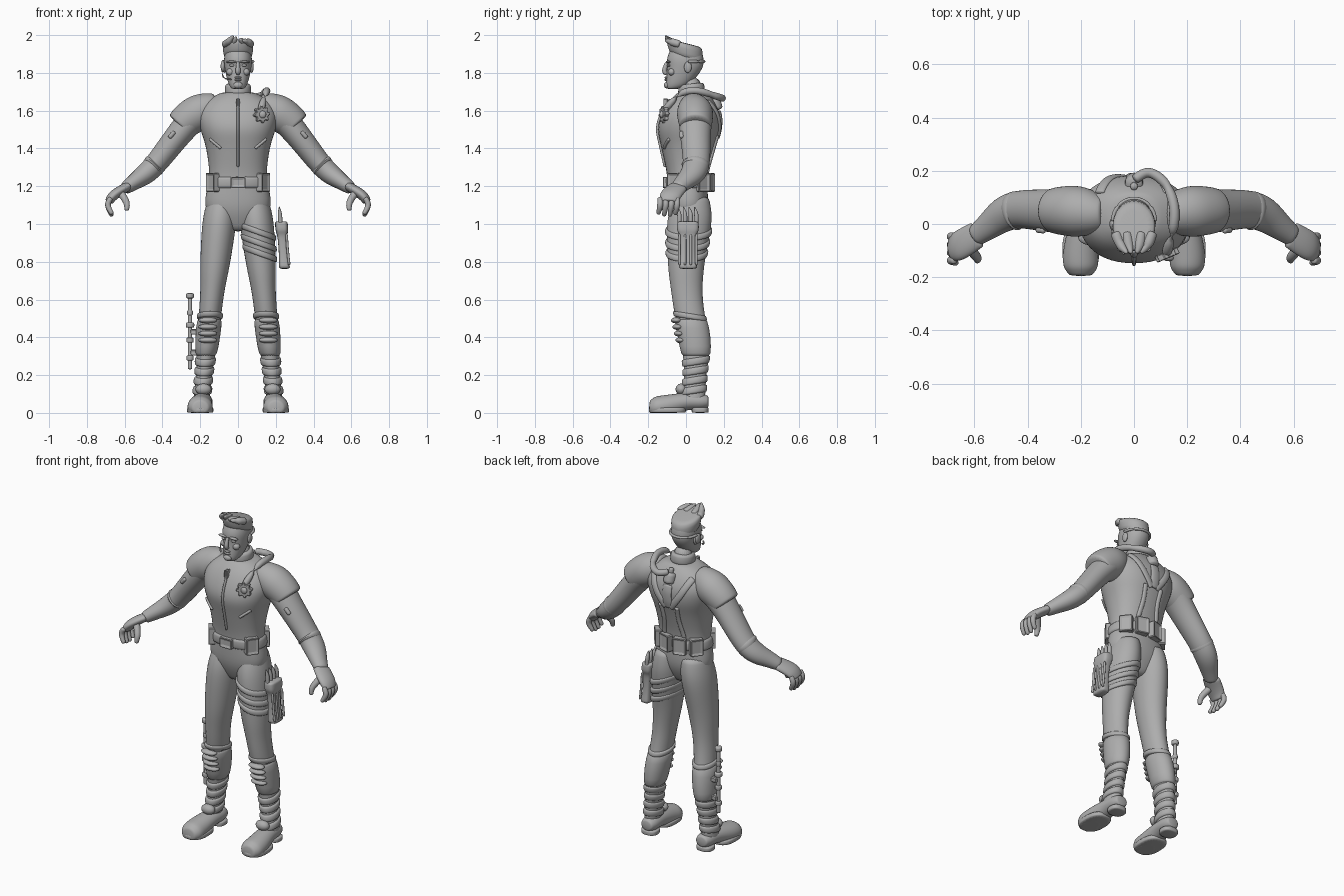
import bpy, bmesh, math
from mathutils import Vector, Matrix

if "Cube" in bpy.data.objects:
    bpy.data.objects.remove(bpy.data.objects["Cube"])

shade = (0.42, 0.42, 0.42, 1)
grey = bpy.data.materials.new("plain_grey")
grey.use_nodes = True
grey.diffuse_color = shade
grey.node_tree.nodes["Principled BSDF"].inputs["Base Color"].default_value = shade


def finish(name, bm, smooth=True, rounded=False, bevel=0):
    bmesh.ops.recalc_face_normals(bm, faces=bm.faces)
    mesh = bpy.data.meshes.new(name)
    bm.to_mesh(mesh)
    bm.free()
    mesh.materials.append(grey)
    for polygon in mesh.polygons:
        polygon.use_smooth = smooth
    part = bpy.data.objects.new(name, mesh)
    bpy.context.collection.objects.link(part)
    if bevel:
        part.modifiers.new("bevel", "BEVEL").width = bevel
    if rounded:
        part.modifiers.new("subdivide", "SUBSURF").levels = 1


def refine(rows, steps=3):
    """Smooth curve through the rows, column by column."""
    result = []
    last = len(rows) - 1
    for i in range(last):
        before, start, end, after = [rows[min(max(i + k, 0), last)] for k in (-1, 0, 1, 2)]
        for step in range(steps):
            t = step / steps
            result.append([q + t / 2 * (r - p + t * (2 * p - 5 * q + 4 * r - s + t * (3 * (q - r) + s - p)))
                           for p, q, r, s in zip(before, start, end, after)])
    return result + [list(rows[-1])]


def skin(name, rings):
    bm = bmesh.new()
    loops = [[bm.verts.new(point) for point in ring] for ring in rings]
    for lower, upper in zip(loops, loops[1:]):
        for i in range(len(lower)):
            bm.faces.new((lower[i - 1], lower[i], upper[i], upper[i - 1]))
    bm.faces.new(loops[0])
    bm.faces.new(loops[-1])
    finish(name, bm, rounded=True)


def unit_ring(count, power=2):
    for i in range(count):
        angle = math.tau * i / count
        c, s = math.cos(angle), math.sin(angle)
        yield math.copysign(abs(c) ** (2 / power), c), math.copysign(abs(s) ** (2 / power), s)


def stack(name, rows, side=1, power=2, tilt_x=0, tilt_y=0):
    """Level rings; a row is height, centre x, half width, front y, back y."""
    rings = []
    for z, centre, half, front, back in rows:
        ring = []
        for u, v in unit_ring(24, power):
            y = (front + back + v * (back - front)) / 2
            ring.append((side * (centre + u * half), y, z + tilt_x * u * half + tilt_y * y))
        rings.append(ring)
    skin(name, rings)


def tube(name, rows, side=1, flat=1, count=14):
    """Rings across a path; a row is x, y, z, radius. Flat scales the other radius."""
    rows = refine(rows)
    points = [Vector(row[:3]) for row in rows]
    rings = []
    for i, point in enumerate(points):
        along = (points[min(i + 1, len(points) - 1)] - points[max(i - 1, 0)]).normalized()
        reference = Vector((0, 0, 1)) if abs(along.y) > 0.8 else Vector((0, 1, 0))
        across = along.cross(reference).normalized()
        other = across.cross(along) * flat
        ring = [point + (across * u + other * v) * rows[i][3] for u, v in unit_ring(count)]
        rings.append([(side * p.x, p.y, max(p.z, 0)) for p in ring])
    skin(name, rings)


def row_at(rows, z):
    for low, high in zip(rows, rows[1:]):
        if low[0] <= z <= high[0]:
            f = (z - low[0]) / (high[0] - low[0])
            return [a + (b - a) * f for a, b in zip(low, high)]


def band(name, rows, middle, height, grow=0.01, **options):
    """Raised strap that follows the body under it."""
    outer = []
    for place, lift in ((-1, -grow), (-1, grow), (0, grow), (1, grow), (1, -grow)):
        z, centre, half, front, back = row_at(rows, middle + place * height / 2)
        outer.append((z, centre, half + lift, front - lift, back + lift))
    stack(name, outer, **options)


def ball(name, centre, size):
    bm = bmesh.new()
    bmesh.ops.create_uvsphere(bm, u_segments=20, v_segments=12, radius=1)
    bm.transform(Matrix.Translation(centre) @ Matrix.Diagonal((*size, 1)))
    finish(name, bm)


def pouch(name, centre, size, turn=0):
    """Box whose outer face is framed by an inset."""
    bm = bmesh.new()
    bmesh.ops.create_cube(bm, size=1)
    bm.transform(Matrix.Diagonal((*size, 1)))
    bm.normal_update()
    outer = min(bm.faces, key=lambda face: face.calc_center_median().y)
    bmesh.ops.inset_individual(bm, faces=[outer], thickness=size[0] / 5, depth=-0.01)
    bm.transform(Matrix.Translation(centre) @ Matrix.Rotation(turn, 4, "Z"))
    finish(name, bm, smooth=False, bevel=0.005)


def cord(name, points, radius):
    tube(name, [(*point, radius) for point in points], count=10)


# Torso, neck and collar
torso = refine([(z, 0, half, front, back) for z, half, front, back in (
    (.96, .05, -.04, .06), (1.08, .175, -.09, .115), (1.25, .153, -.1, .115), (1.4, .17, -.13, .15),
    (1.5, .2, -.15, .18), (1.58, .21, -.13, .18), (1.65, .17, -.09, .15), (1.7, .08, -.04, .11))])
stack("torso", torso, power=2.3)
neck = [(1.6, 0, .065, -.04, .1), (1.8, 0, .055, -.025, .08)]
stack("neck", neck)
band("collar", neck, 1.71, .06, tilt_y=.1)


def strip(name, points, facing, width, side=1):
    """Raised strip laid on the front or back of the torso."""
    rows = []
    for x, z in refine(points):
        _, _, half, front, back = row_at(torso, z)
        bulge = (1 - (abs(x) / half) ** 2.3) ** (1 / 2.3)
        rows.append((x, (front + back + facing * bulge * (back - front)) / 2, z, width))
    tube(name, rows, side=side, flat=.01 / width)


front, back = -1, 1
strip("zip", [(0, 1.66), (0, 1.5), (0, 1.3)], front, .007)
pouch("zip_pull", (0, -.11, 1.64), (.02, .03, .05))
strip("spine_yoke", [(0, 1.6), (0, 1.46)], back, .03)

# Belt with buckle and pouches
band("belt", torso, 1.22, .065, power=2.3)
pouch("buckle", (0, -.11, 1.22), (.08, .03, .06))
for side in (1, -1):
    for turn in (.95, 2.25, 2.85):
        place = (side * .165 * math.sin(turn), .01 - .12 * math.cos(turn), 1.22)
        pouch("belt_pouch", place, (.075, .045, .1), side * turn)

# Head and hair
head = refine([(1.715, 0, .03, -.1, -.04), (1.74, 0, .05, -.107, .02), (1.82, 0, .07, -.1, .085),
               (1.88, 0, .074, -.1, .093), (1.94, 0, .06, -.075, .075)])
stack("head", head, power=2.2)
hair = [(1.865 + .09 * t, 0, .072 + .014 * t, -.08 - .03 * t, .09) for t in (0, .4, 1)]
stack("hair", hair + [(1.957, 0, .06, -.08, .06)], tilt_y=-.25)
for x in (-.05, -.02, .02, .05):
    tube("hair_tuft", [(x * 1.4, -.03, 1.95, .02), (x, -.08, 1.965, .02),
                       (x / 2, -.11, 1.985 - x / 4, .005)])

# Face
tube("nose", [(0, -.1, 1.86, .008), (0, -.115, 1.81, .014), (0, -.1, 1.795, .01)])
for z in (1.775, 1.762):
    ball("lip", (0, -.104, z), (.02, .01, .006))
ball("chin", (0, -.1, 1.735), (.025, .017, .018))
for side in (1, -1):
    ball("brow", (side * .034, -.094, 1.858), (.03, .013, .007))
    ball("eye", (side * .032, -.09, 1.84), (.015, .01, .007))
    ball("cheek", (side * .04, -.075, 1.805), (.022, .02, .02))
    ball("ear", (side * .073, .01, 1.83), (.01, .02, .03))

# Headset
ball("earpiece", (-.08, 0, 1.835), (.012, .024, .03))
arc = [math.pi * i / 8 for i in range(9)]
cord("headset_band", [(.08 * math.cos(a), .01 + .085 * math.sin(a), 1.86) for a in arc], .008)
cord("microphone_boom", [(-.085, 0, 1.82), (-.077, -.06, 1.775), (-.035, -.115, 1.765)], .005)

# Legs lean outwards towards the feet
leg = refine([(z, .2 - .1 * z, half, front, back) for z, half, front, back in (
    (.04, .045, -.03, .1), (.2, .042, -.01, .108), (.36, .054, -.025, .128), (.52, .06, -.06, .1),
    (.65, .065, -.08, .088), (.8, .08, -.097, .1), (1.02, .09, -.1, .138), (1.15, .07, -.06, .12))])
for side in (1, -1):
    stack("leg", leg, side=side)
    band("calf_guard", leg, .4, .2, side=side)
    band("knee_guard_rim", leg, .515, .03, side=side, tilt_y=-.15)
    for i in range(4):
        ball("knee_ridge", (side * .16, -.05 + .008 * i, .49 - .035 * i), (.05, .03, .016))

    # Boots
    for i in range(4):
        band("boot_cuff", leg, .115 + .05 * i, .04, side=side, tilt_y=.15)
    ball("ankle_plate", (side * .183, -.025, .125), (.042, .03, .03))
    tube("boot", [(.185, .12, .06, .035), (.185, .08, .06, .05), (.19, 0, .06, .055),
                  (.2, -.1, .04, .066), (.2, -.16, .03, .065), (.2, -.195, .03, .04)],
         side=side, flat=.85, count=20)
    for name, centre, half, start, end in (("boot_sole", .2, .07, -.197, 0), ("boot_heel", .186, .05, .03, .12)):
        stack(name, [(z, centre, half, start, end) for z in (0, .005, .025, .03)], side=side, power=2.6)

    # Arms with shoulder pads
    tube("arm", [(.17, .045, 1.6, .075), (.25, .05, 1.545, .074), (.32, .05, 1.465, .068),
                 (.43, .055, 1.325, .06), (.49, .035, 1.265, .056), (.55, -.01, 1.222, .043),
                 (.6, -.048, 1.187, .033)], side=side, flat=1.2, count=20)
    tube("shoulder_pad", [(.11, .04, 1.63, .06), (.15, .04, 1.618, .08), (.21, .047, 1.59, .096),
                          (.27, .05, 1.55, .092), (.305, .05, 1.515, .084)], side=side, count=24)
    tube("sleeve_fold", [(.43, .05, 1.325, .055), (.445, .05, 1.31, .064), (.46, .045, 1.295, .056)],
         side=side, flat=1.2)
    tube("sleeve_tag", [(.335, -.024, 1.49, .012), (.365, -.022, 1.455, .012)], side=side)

    # Hands
    tube("palm", [(.585, -.037, 1.198, .025), (.63, -.065, 1.172, .027), (.665, -.085, 1.145, .027),
                  (.685, -.09, 1.115, .022)], side=side, flat=2.1)
    for i in range(4):
        y = -.047 - .03 * i
        tube("finger", [(.672, y, 1.14, .014), (.69, y, 1.1, .016),
                        (.665, y - .01, 1.035 + .01 * abs(i - 1.4), .011)], side=side)
    tube("thumb", [(.625, -.085, 1.17, .02), (.59, -.125, 1.115, .018), (.59, -.138, 1.07, .011)], side=side)

    # Harness ridges and jacket seams
    strip("back_strap", [(.13, 1.65), (.08, 1.55), (.015, 1.46)], back, .02, side=side)
    strip("back_ridge", [(.055, 1.47), (.05, 1.38), (.065, 1.27)], back, .014, side=side)
    strip("chest_seam", [(.09, 1.4), (.15, 1.45)], front, .008, side=side)

# Air hose running from the back valve over the left shoulder
cord("air_hose", [(0, .165, 1.675), (.055, .195, 1.665), (.12, .15, 1.68), (.152, .06, 1.705),
                  (.145, -.03, 1.69), (.12, -.115, 1.6)], .02)
cord("back_valve", [(0, .165, 1.6), (0, .145, 1.665)], .036)
cord("valve_stem", [(0, .145, 1.65), (0, .14, 1.69)], .015)

# Toothed chest gear
bm = bmesh.new()
outline = []
for i in range(32):
    reach = .046 if i % 4 < 2 else .035
    angle = math.tau * i / 32
    outline.append(bm.verts.new((reach * math.cos(angle), 0, reach * math.sin(angle))))
bm.faces.new(outline)
extruded = bmesh.ops.extrude_face_region(bm, geom=bm.faces[:])["geom"]
moved = [item for item in extruded if isinstance(item, bmesh.types.BMVert)]
bmesh.ops.translate(bm, verts=moved, vec=(0, -.025, 0))
place = Matrix.Translation((.12, -.105, 1.58)) @ Matrix.Rotation(.4, 4, "Z")
bm.transform(place)
finish("chest_gear", bm, smooth=False, bevel=.003)
ball("gear_hub", place @ Vector((0, -.025, 0)), (.02, .012, .02))

# Thigh straps and quiver on the left leg
for z in (.96, .9, .845):
    band("thigh_strap", leg, z, .035, tilt_x=-.35)
quiver = refine([(z, .3 - .07 * z, half, .01 - half * 1.7, .01 + half * 1.7) for z, half in (
    (.76, .03), (.84, .025), (.93, .026), (.97, .034), (1.015, .033))])
stack("quiver", quiver, power=3.5)
for i in range(4):
    y = -.035 + .03 * i
    tube("blade", [(.225, y, .99, .01), (.222, y, 1.05, .012), (.218, y - .01, 1.092, .002)])
    tube("quiver_rib", [(.257, y, .95, .007), (.263, y, .86, .007), (.272, y, .78, .007)])

# Baton strapped to the right shin
x, y = -.254, .05
cord("baton", [(x, y, .23), (x, y, .3), (x, y, .64)], .012)
for z, radius in ((.29, .02), (.385, .02), (.465, .024), (.53, .016), (.62, .022)):
    cord("baton_collar", [(x, y, z - .015), (x, y, z + .015)], radius)
for z in (.32, .43):
    pouch("baton_clip", (x + .02, y, z), (.04, .04, .03))
